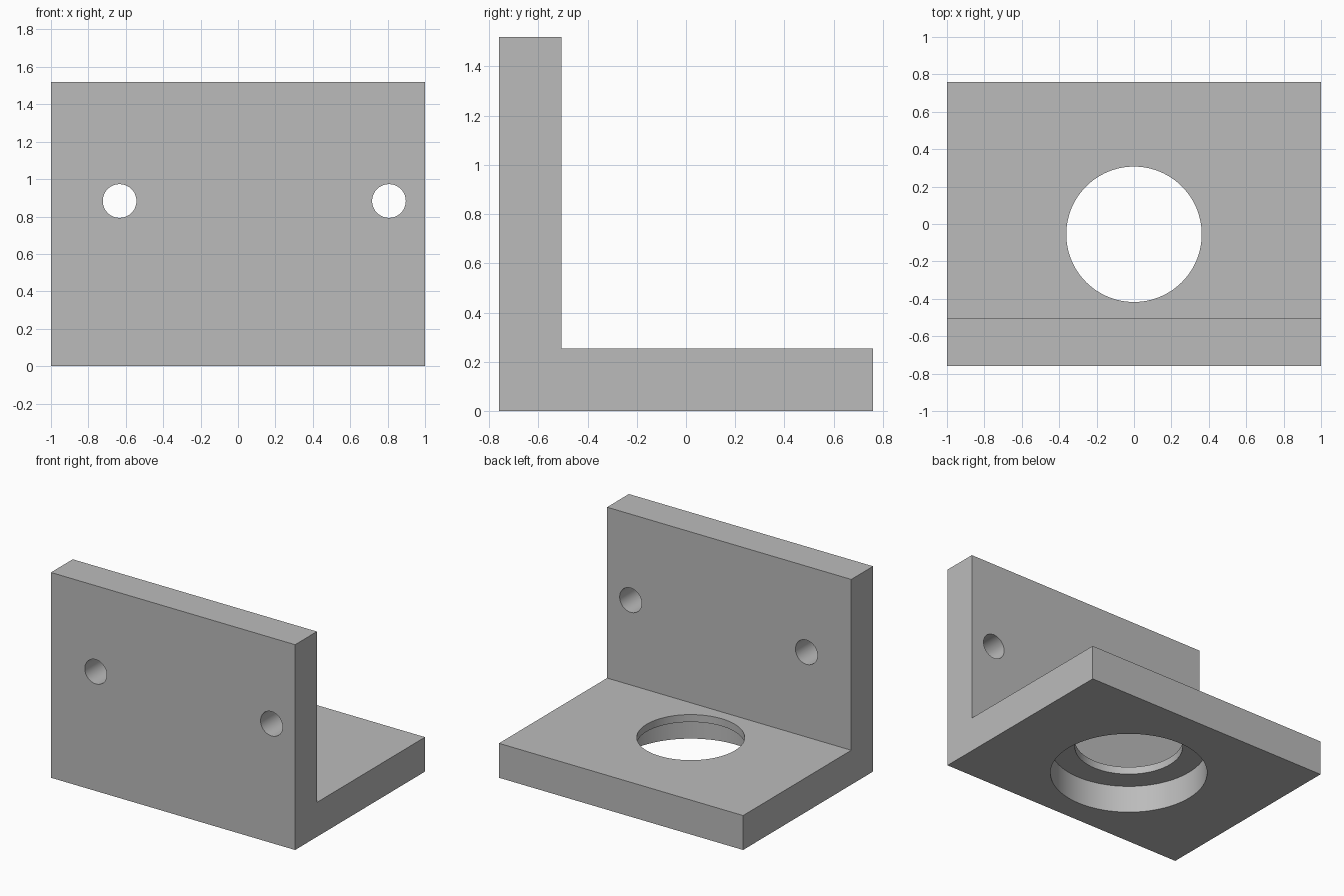
import bpy
import math

cube = bpy.data.objects.get("Cube")
if cube:
    bpy.data.objects.remove(cube, do_unlink=True)

WIDTH, DEPTH, HEIGHT, THICK = 2.0, 1.52, 1.52, 0.255

grey = bpy.data.materials.new("plain grey")
grey.use_nodes = True
colour = (0.5, 0.5, 0.5, 1)
grey.diffuse_color = colour
grey.node_tree.nodes["Principled BSDF"].inputs["Base Color"].default_value = colour

# L-shaped bracket: side profile extruded across the width
front, back = -DEPTH / 2, DEPTH / 2
profile = [(front, 0), (back, 0), (back, THICK), (front + THICK, THICK),
           (front + THICK, HEIGHT), (front, HEIGHT)]
n = len(profile)
verts = [(x, y, z) for x in (-WIDTH / 2, WIDTH / 2) for y, z in profile]
faces = [tuple(reversed(range(n))), tuple(range(n, 2 * n))]
faces += [(i, (i + 1) % n, (i + 1) % n + n, i + n) for i in range(n)]
mesh = bpy.data.meshes.new("angle_bracket")
mesh.from_pydata(verts, [], faces)
mesh.materials.append(grey)
bracket = bpy.data.objects.new("angle_bracket", mesh)
bpy.context.collection.objects.link(bracket)


def drill(name, radius, length, centre, tilt=0.0):
    """Cut a round hole through the bracket."""
    bpy.ops.mesh.primitive_cylinder_add(vertices=96, radius=radius, depth=length,
                                        location=centre, rotation=(tilt, 0, 0))
    cutter = bpy.context.object
    cutter.name = name
    cutter.hide_render = True
    cutter.data.materials.append(grey)
    cut = bracket.modifiers.new(name, 'BOOLEAN')
    cut.operation = 'DIFFERENCE'
    cut.solver = 'EXACT'
    cut.object = cutter
    bpy.context.view_layer.objects.active = bracket
    bpy.ops.object.modifier_apply(modifier=name)
    bpy.data.objects.remove(cutter, do_unlink=True)


# Through bore in the base, with a wider counterbore from below
bore_y, ledge_z = -0.055, 0.2
drill("through_bore", 0.362, 1.0, (0, bore_y, 0))
drill("counterbore", 0.527, 2 * ledge_z, (0, bore_y, 0))

# Two bolt holes through the upright plate
for x in (-0.633, 0.807):
    drill("bolt_hole", 0.09, 1.0, (x, front, 0.883), math.pi / 2)

bpy.ops.object.select_all(action='DESELECT')
bracket.select_set(True)
bpy.context.view_layer.objects.active = bracket
bpy.ops.object.shade_smooth_by_angle(angle=math.radians(30))
